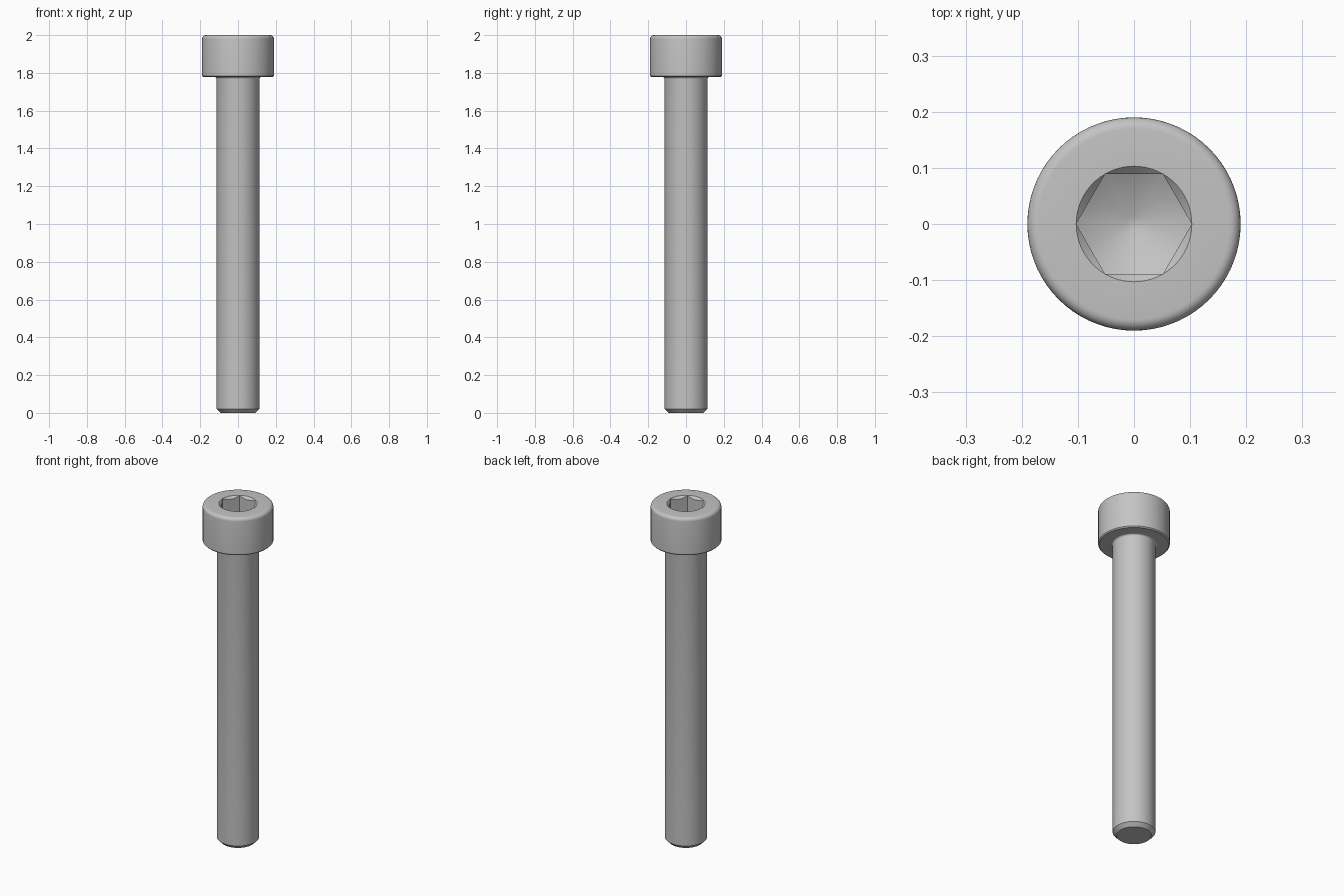
import bpy, bmesh
from math import sin, cos, tan, pi, radians

cube = bpy.data.objects.get("Cube")
if cube:
    bpy.data.objects.remove(cube)

SEGMENTS = 72                              # multiple of six, so hex corners land on vertices
TOP, HEAD_R, HEAD_BASE = 2.0, 0.19, 1.778
SHANK_R, TIP_CHAMFER = 0.113, 0.021
HEX_CORNER = 0.103
HEX_FLAT = HEX_CORNER * cos(pi / 6)
SOCKET_DEPTH, DRILL_TIP_R = 0.111, 0.014
ROUND, NECK, EDGE = 0.02, 0.01, 0.006      # head rounding, neck fillet, lower head chamfer


def arc(cx, cz, r, start, end, steps=6):
    """Profile points (radius, height) along a circular arc, in degrees."""
    angles = [radians(start + (end - start) * i / steps) for i in range(steps + 1)]
    return [(cx + r * cos(a), cz + r * sin(a)) for a in angles]


def circle(r, z):
    return lambda a: (r, z)


def hexagon(height):
    """Ring following the hexagon, its height a function of the radius."""
    def point(a):
        r = HEX_FLAT / cos((a % (pi / 3)) - pi / 6)
        return r, height(r)
    return point


def entry_height(r):
    return TOP - (HEX_CORNER - r)


def floor_height(r):
    return TOP - SOCKET_DEPTH + (r - HEX_FLAT) * tan(pi / 6)


# Outer profile, from the tip of the shank up to the rim of the socket
profile = [(SHANK_R - TIP_CHAMFER, 0), (SHANK_R, TIP_CHAMFER)]
profile += arc(SHANK_R + NECK, HEAD_BASE - NECK, NECK, 180, 90)
profile += [(HEAD_R - EDGE, HEAD_BASE), (HEAD_R, HEAD_BASE + EDGE)]
profile += arc(HEAD_R - ROUND, TOP - ROUND, ROUND, 0, 90)
profile += [(HEX_CORNER, TOP)]
rings = [circle(r, z) for r, z in profile]

# Hexagonal socket with a conical entry and a drilled floor
rings += [hexagon(entry_height), hexagon(floor_height),
          circle(DRILL_TIP_R, floor_height(DRILL_TIP_R))]

# Loft the rings into one closed body
bm = bmesh.new()
loops = []
for ring in rings:
    loop = []
    for i in range(SEGMENTS):
        a = 2 * pi * i / SEGMENTS
        r, z = ring(a)
        loop.append(bm.verts.new((r * cos(a), r * sin(a), z)))
    loops.append(loop)
for low, high in zip(loops, loops[1:]):
    for i in range(SEGMENTS):
        j = (i + 1) % SEGMENTS
        bm.faces.new((low[i], low[j], high[j], high[i]))
bm.faces.new(loops[0][::-1])
bm.faces.new(loops[-1])
bmesh.ops.remove_doubles(bm, verts=bm.verts, dist=1e-5)
bmesh.ops.recalc_face_normals(bm, faces=bm.faces)

mesh = bpy.data.meshes.new("socket_head_bolt")
bm.to_mesh(mesh)
bm.free()
bolt = bpy.data.objects.new("socket_head_bolt", mesh)
bpy.context.collection.objects.link(bolt)

# Plain grey steel
steel = bpy.data.materials.new("grey_steel")
steel.use_nodes = True
colour = (0.55, 0.55, 0.55, 1)
steel.diffuse_color = colour
steel.node_tree.nodes["Principled BSDF"].inputs["Base Color"].default_value = colour
mesh.materials.append(steel)

# Smooth shading with crisp edges
bpy.ops.object.select_all(action="DESELECT")
bolt.select_set(True)
bpy.context.view_layer.objects.active = bolt
bpy.ops.object.shade_smooth_by_angle(angle=radians(32))
